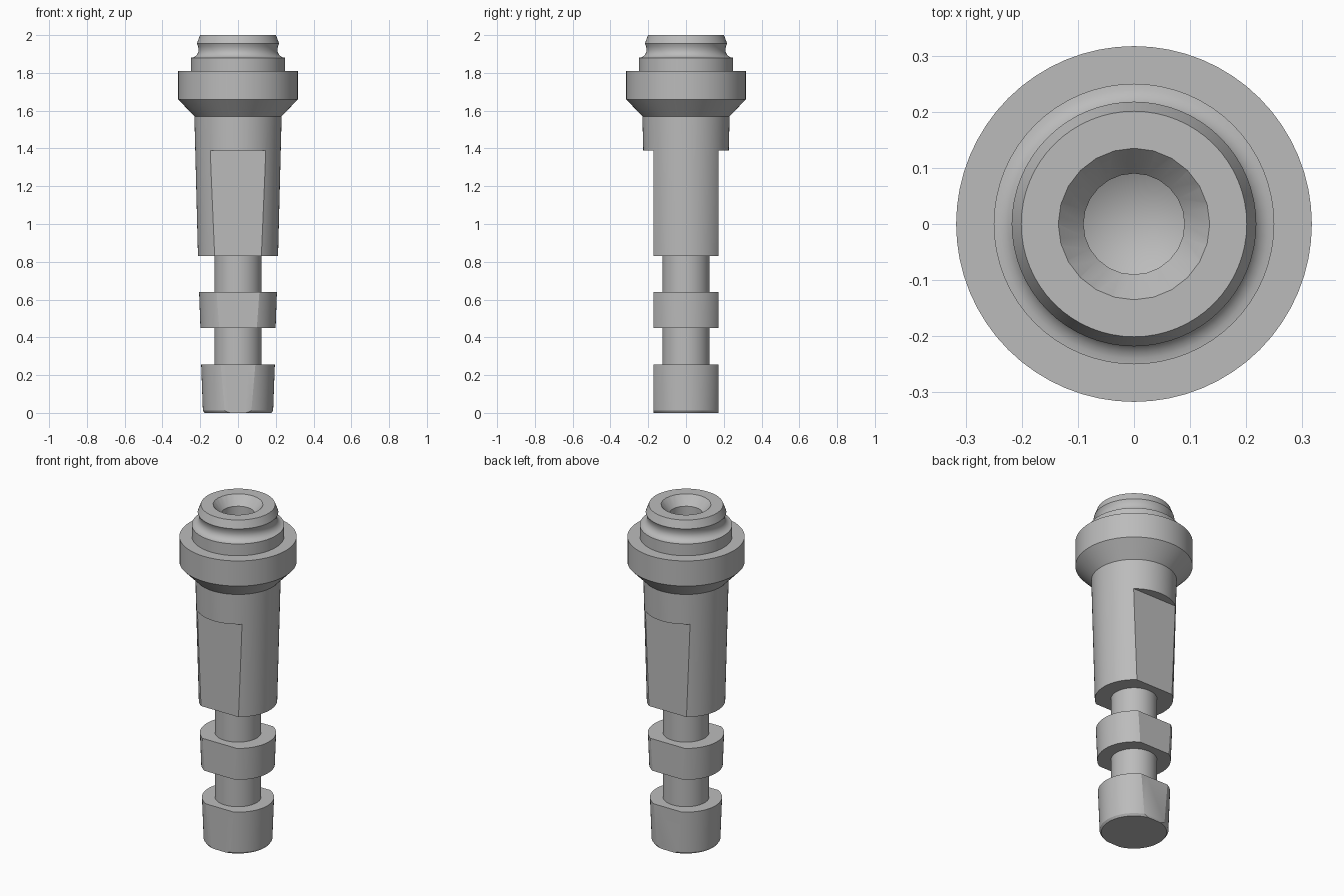
import bpy
import bmesh
import math
from mathutils import Matrix

cube = bpy.data.objects.get("Cube")
if cube:
    bpy.data.objects.remove(cube, do_unlink=True)

grey = bpy.data.materials.new("plain grey")
grey.use_nodes = True
colour = (0.5, 0.5, 0.5, 1)
grey.diffuse_color = colour
grey.node_tree.nodes["Principled BSDF"].inputs["Base Color"].default_value = colour


def add_object(name, bm):
    bmesh.ops.recalc_face_normals(bm, faces=bm.faces)
    mesh = bpy.data.meshes.new(name)
    bm.to_mesh(mesh)
    bm.free()
    mesh.materials.append(grey)
    obj = bpy.data.objects.new(name, mesh)
    bpy.context.collection.objects.link(obj)
    return obj


def lathe(name, profile, steps):
    """Turn a closed (radius, height) profile around the z axis."""
    bm = bmesh.new()
    verts = [bm.verts.new((r, 0, z)) for r, z in profile]
    edges = [bm.edges.new(pair) for pair in zip(verts, verts[1:])]
    bmesh.ops.spin(bm, geom=verts + edges, axis=(0, 0, 1), cent=(0, 0, 0),
                   angle=math.tau, steps=steps, use_merge=True)
    bmesh.ops.remove_doubles(bm, verts=bm.verts, dist=0.0001)
    return add_object(name, bm)


def box(name, size, centre):
    bm = bmesh.new()
    bmesh.ops.create_cube(bm, size=1, matrix=Matrix.Translation(centre) @ Matrix.Diagonal((*size, 1)))
    return add_object(name, bm)


def cut(target, cutter):
    cutter.hide_render = True
    mod = target.modifiers.new("cut", "BOOLEAN")
    mod.operation = "DIFFERENCE"
    mod.solver = "EXACT"
    mod.object = cutter
    bpy.context.view_layer.objects.active = target
    bpy.ops.object.modifier_apply(modifier=mod.name)
    bpy.data.objects.remove(cutter, do_unlink=True)


# Turned body: foot, two necks with a collar between, tapered shank, flange, head
neck = 0.125
shank = [(0, 0), (0.177, 0), (0.186, 0.012), (0.195, 0.255), (neck, 0.255),
         (neck, 0.45), (0.199, 0.45), (0.206, 0.64), (neck, 0.64),
         (neck, 0.83), (0.212, 0.83), (0.231, 1.57)]
flange = [(0.317, 1.66), (0.317, 1.81), (0.25, 1.81), (0.25, 1.88)]
# Rounded groove under the lip
groove = [(0.25 - 0.041 * math.sin(a), 1.922 - 0.042 * math.cos(a))
          for a in (math.radians(d) for d in range(15, 91, 15))]
lip = [(0.211, 1.94), (0.218, 1.955), (0.201, 2), (0, 2)]
stem = lathe("turned_stem", shank + flange + groove + lip, 64)

# Flats on the front and back of the lower stem
for side in (-1, 1):
    cut(stem, box("flat_cutter", (1, 0.3, 1.49), (0, side * 0.322, 0.645)))

# Countersunk hole with a pointed floor
hole = [(0, 2.02), (0.152, 2.02), (0.135, 2), (0.09, 1.947), (0.09, 1.82), (0, 1.77)]
cut(stem, lathe("hole_cutter", hole, 24))

bpy.ops.object.select_all(action="DESELECT")
stem.select_set(True)
bpy.context.view_layer.objects.active = stem
bpy.ops.object.shade_smooth_by_angle(angle=math.radians(25))
